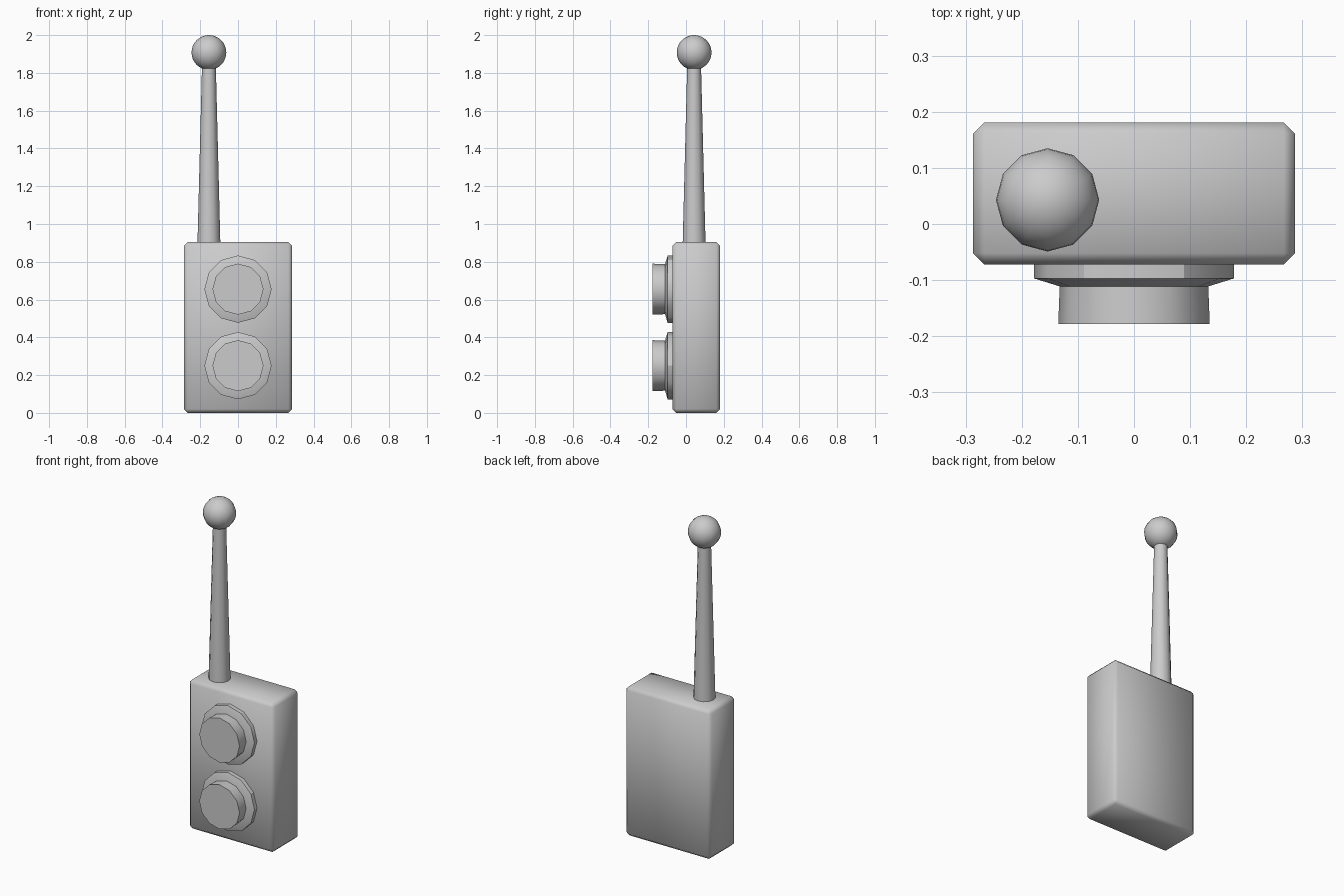
import bpy, bmesh, math
from mathutils import Matrix

if "Cube" in bpy.data.objects:
    bpy.data.objects.remove(bpy.data.objects["Cube"])

SIDES = 12


def finish(name, bm, angle=None):
    """Turn a bmesh into a smooth-shaded object, optionally keeping sharp edges."""
    bmesh.ops.recalc_face_normals(bm, faces=bm.faces[:])
    mesh = bpy.data.meshes.new(name)
    bm.to_mesh(mesh)
    bm.free()
    obj = bpy.data.objects.new(name, mesh)
    bpy.context.collection.objects.link(obj)
    bpy.ops.object.select_all(action='DESELECT')
    obj.select_set(True)
    bpy.context.view_layer.objects.active = obj
    if angle is None:
        bpy.ops.object.shade_smooth()
    else:
        bpy.ops.object.shade_smooth_by_angle(angle=math.radians(angle))
    return obj


def lathe(name, profile, matrix, angle=30):
    """Revolve (radius, height) points about local z and cap both ends."""
    bm = bmesh.new()
    rings = []
    for r, h in profile:
        turns = [2 * math.pi * i / SIDES for i in range(SIDES)]
        rings.append([bm.verts.new((r * math.cos(a), r * math.sin(a), h)) for a in turns])
    for low, high in zip(rings, rings[1:]):
        for i in range(SIDES):
            j = (i + 1) % SIDES
            bm.faces.new((low[i], low[j], high[j], high[i]))
    bm.faces.new(rings[0])
    bm.faces.new(rings[-1])
    bm.transform(matrix)
    return finish(name, bm, angle)


# Body: box with a single soft chamfer on every edge
bm = bmesh.new()
bmesh.ops.create_cube(bm, size=1, matrix=Matrix.Translation((0, 0.0545, 0.4525))
                      @ Matrix.Diagonal((0.574, 0.253, 0.905, 1)))
bmesh.ops.bevel(bm, geom=bm.edges[:], offset=0.02, segments=1, affect='EDGES')
finish("body", bm)

# Push buttons: wide collar with a sloped rim, and a cap standing out of it
face_front = Matrix.Rotation(math.pi / 2, 4, 'X')
for label, z in (("lower", 0.25), ("upper", 0.655)):
    place = Matrix.Translation((0, 0, z)) @ face_front
    lathe(label + "_button_collar",
          [(0.178, 0.06), (0.178, 0.097), (0.133, 0.111)], place)
    lathe(label + "_button_cap", [(0.132, 0.10), (0.135, 0.178)], place, 35)

# Antenna: tapered rod with a ball tip
lathe("antenna_rod", [(0.061, 0.88), (0.036, 1.86)],
      Matrix.Translation((-0.154, 0.043, 0)), 35)
bm = bmesh.new()
bmesh.ops.create_uvsphere(bm, u_segments=SIDES, v_segments=16, radius=0.092,
                          matrix=Matrix.Translation((-0.154, 0.043, 1.908)))
finish("antenna_ball", bm)
